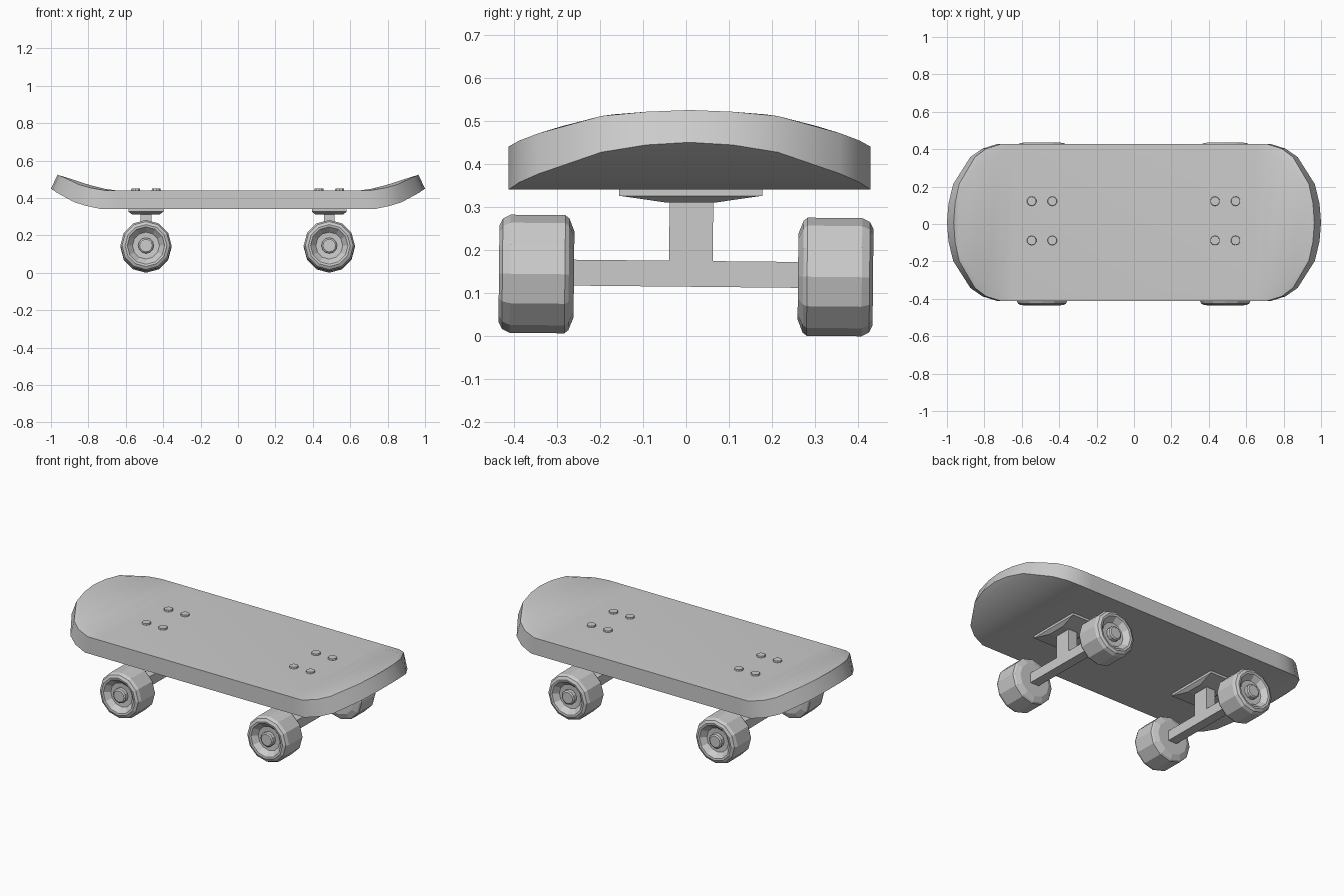
import bpy, bmesh, math
from mathutils import Matrix

cube = bpy.data.objects.get("Cube")
if cube:
    bpy.data.objects.remove(cube, do_unlink=True)

grey = bpy.data.materials.new("light grey")
grey.use_nodes = True
grey.diffuse_color = (0.6, 0.6, 0.6, 1)
grey.node_tree.nodes["Principled BSDF"].inputs["Base Color"].default_value = (0.6, 0.6, 0.6, 1)

MID_Y = 0.008      # sideways centre of the board
TILT = -0.01       # slight lean of the axles
AXLE_Z = 0.141


def finish(name, bm, loc=(0, 0, 0), tilt=0.0, smooth=None):
    bmesh.ops.remove_doubles(bm, verts=bm.verts, dist=0.0005)
    bmesh.ops.recalc_face_normals(bm, faces=bm.faces)
    mesh = bpy.data.meshes.new(name)
    bm.to_mesh(mesh)
    bm.free()
    mesh.materials.append(grey)
    ob = bpy.data.objects.new(name, mesh)
    ob.location = loc
    ob.rotation_euler.x = tilt
    bpy.context.collection.objects.link(ob)
    if smooth:
        bpy.ops.object.select_all(action='DESELECT')
        ob.select_set(True)
        bpy.context.view_layer.objects.active = ob
        bpy.ops.object.shade_smooth_by_angle(angle=math.radians(smooth))
    return ob


def box(bm, size, centre):
    m = Matrix.Translation(centre) @ Matrix.Diagonal((*size, 1))
    bmesh.ops.create_cube(bm, size=1, matrix=m)


def skin(bm, rings):
    """Join equal rings of points with quads, dropping collapsed corners."""
    for a, b in zip(rings, rings[1:]):
        n = len(a)
        for i in range(n):
            j = (i + 1) % n
            corners = list(dict.fromkeys((a[i], a[j], b[j], b[i])))
            if len(corners) > 2:
                bm.faces.new([bm.verts.new(c) for c in corners])


def lathe(bm, profile, sides):
    """Turn (radius, y) points round the y axis."""
    rings = []
    for r, y in profile:
        turn = [2 * math.pi * i / sides for i in range(sides)]
        rings.append([(r * math.cos(t), y, r * math.sin(t)) if r else (0, y, 0) for t in turn])
    skin(bm, rings)


# Deck: cross-sections from the middle to each upturned, rounded end
# half width, top x, top z, bottom x, bottom z, crown of the top
stations = [
    (0.420, 0.65, 0.440, 0.66, 0.340, 0.0),
    (0.420, 0.71, 0.440, 0.73, 0.340, 0.008),
    (0.395, 0.79, 0.454, 0.81, 0.357, 0.014),
    (0.350, 0.85, 0.471, 0.875, 0.377, 0.016),
    (0.205, 0.935, 0.511, 0.967, 0.427, 0.004),
    (0.100, 0.957, 0.521, 0.992, 0.444, 0.0),
    (0.0, 0.964, 0.525, 1.0, 0.450, 0.0),
]


def section(side, w, tx, tz, bx, bz, crown):
    tx, bx, inner = side * tx, side * bx, 0.85 * w
    return [(tx, -w, tz), (tx, -inner, tz + crown), (tx, inner, tz + crown),
            (tx, w, tz), (bx, w, bz), (bx, -w, bz)]


bm = bmesh.new()
skin(bm, [section(-1, *s) for s in reversed(stations)] + [section(1, *s) for s in stations])
finish("deck", bm, (0, MID_Y, 0), smooth=25)

# Wheel outline from the inner face, over the tread, into the dished hub
wheel_profile = [(0, -0.086), (0.10, -0.086), (0.13, -0.074), (0.137, -0.065),
                 (0.137, 0.062), (0.128, 0.080), (0.112, 0.088), (0.100, 0.086),
                 (0.072, 0.056), (0.042, 0.054), (0.042, 0.076), (0.034, 0.082), (0, 0.082)]

for end, x in (("right", -0.492), ("left", 0.488)):
    # Base plate with a shallow tapered underside
    bm = bmesh.new()
    rings = []
    for hx, hy, z in ((0.093, 0.166, 0.345), (0.093, 0.166, 0.326), (0.072, 0.055, 0.310)):
        rings.append([(-hx, -hy, z), (hx, -hy, z), (hx, hy, z), (-hx, hy, z)])
    skin(bm, rings)
    for ring in (rings[0], rings[-1]):
        bm.faces.new([bm.verts.new(p) for p in ring])
    finish(end + "_base_plate", bm, (x, 0.011, 0))

    # Post and axle
    bm = bmesh.new()
    box(bm, (0.058, 0.102, 0.18), (0, 0.011, 0.09))
    box(bm, (0.058, 0.56, 0.060), (0, 0, 0.004))
    finish(end + "_truck", bm, (x, 0, AXLE_Z), TILT)

    # Wheels
    for side, s in (("front", -1), ("back", 1)):
        bm = bmesh.new()
        lathe(bm, [(r, s * y) for r, y in wheel_profile], 12)
        finish(f"{end}_{side}_wheel", bm, (x, s * 0.346, AXLE_Z + s * 0.346 * TILT), TILT)

    # Bolt heads on the deck
    for i, (dx, dy) in enumerate(((-1, -1), (-1, 1), (1, -1), (1, 1))):
        bm = bmesh.new()
        bmesh.ops.create_cone(bm, cap_ends=True, segments=10, radius1=0.028,
                              radius2=0.024, depth=0.02)
        finish(f"{end}_bolt_{i + 1}", bm, (x + dx * 0.055, 0.017 + dy * 0.105, 0.439))
